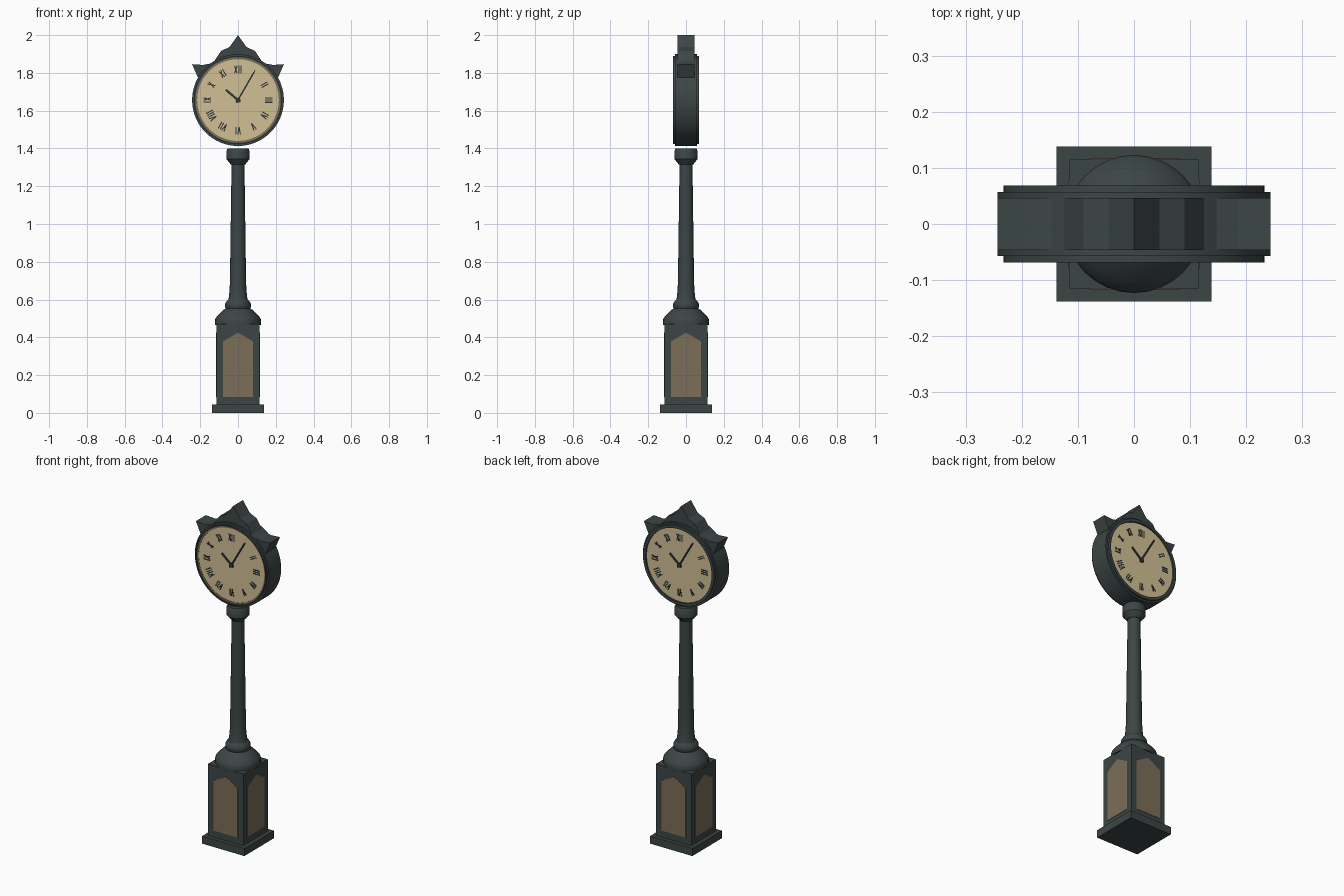
import bpy, bmesh, math
from mathutils import Vector

cube = bpy.data.objects.get("Cube")
if cube:
    bpy.data.objects.remove(cube, do_unlink=True)


def material(name, rgb):
    m = bpy.data.materials.new(name)
    m.use_nodes = True
    m.diffuse_color = (*rgb, 1)
    bsdf = next(n for n in m.node_tree.nodes if n.type == "BSDF_PRINCIPLED")
    bsdf.inputs["Base Color"].default_value = (*rgb, 1)
    return m


IRON = material("dark iron", (0.046, 0.06, 0.06))
INK = material("black paint", (0.026, 0.035, 0.037))
CREAM = material("cream dial", (0.64, 0.53, 0.30))
BROWN = material("brown glass", (0.2, 0.155, 0.098))
CENTRE = Vector((0, 0, 1.656))


def finish(bm, name, mat, smooth=False):
    bmesh.ops.recalc_face_normals(bm, faces=bm.faces)
    me = bpy.data.meshes.new(name)
    bm.to_mesh(me)
    bm.free()
    me.materials.append(mat)
    ob = bpy.data.objects.new(name, me)
    bpy.context.collection.objects.link(ob)
    if smooth:
        bpy.ops.object.select_all(action="DESELECT")
        ob.select_set(True)
        bpy.context.view_layer.objects.active = ob
        bpy.ops.object.shade_smooth_by_angle(angle=math.radians(35))
    return ob


def lathe(name, profile, mat, segments=32, closed=False):
    """Spin (radius, height) points round the z axis."""
    bm = bmesh.new()
    rings = []
    for r, h in profile:
        rings.append([bm.verts.new((r * math.cos(a), r * math.sin(a), h))
                      for a in (math.tau * i / segments for i in range(segments))])
    pairs = list(zip(rings, rings[1:]))
    if closed:
        pairs.append((rings[-1], rings[0]))
    else:
        bm.faces.new(rings[0])
        bm.faces.new(rings[-1])
    for a, b in pairs:
        for i in range(segments):
            j = (i + 1) % segments
            bm.faces.new((a[i], a[j], b[j], b[i]))
    return finish(bm, name, mat, True)


def face_out(ob, side):
    """Lay a lathed part on its side so its height points out of the dial."""
    ob.rotation_euler.x = side * math.pi / 2
    ob.location = CENTRE


def prism(bm, points, y0, y1):
    """Extrude an x-z outline along y."""
    a = [bm.verts.new((x, y0, z)) for x, z in points]
    b = [bm.verts.new((x, y1, z)) for x, z in points]
    bm.faces.new(a)
    bm.faces.new(b)
    for i in range(len(a)):
        j = (i + 1) % len(a)
        bm.faces.new((a[i], a[j], b[j], b[i]))


def bar(bm, p, q, width, y0, y1):
    """Thin straight stroke between two x-z points."""
    p, q = Vector(p), Vector(q)
    d = (q - p).normalized() * width / 2
    n = Vector((-d.y, d.x))
    prism(bm, [p + n, p - n, q - n, q + n], y0, y1)


def box(name, half, z0, z1):
    bm = bmesh.new()
    prism(bm, [(-half, z0), (half, z0), (half, z1), (-half, z1)], -half, half)
    return finish(bm, name, IRON)


# Square pedestal
box("plinth", 0.138, 0, 0.045)
box("pedestal", 0.115, 0.045, 0.47)

# Pointed panel on each side of the pedestal
for i, side in enumerate(("front", "left", "back", "right")):
    bm = bmesh.new()
    prism(bm, [(-0.08, 0.085), (0.08, 0.085), (0.08, 0.378), (0.04, 0.402),
               (0, 0.425), (-0.04, 0.402), (-0.08, 0.378)], -0.117, -0.113)
    finish(bm, side + "_panel", BROWN).rotation_euler.z = i * math.pi / 2

# Turned post with shoulder, collar, tapering shaft and cap
lathe("shoulder", [(0.122, 0.465), (0.123, 0.49), (0.118, 0.503), (0.1, 0.523),
                   (0.08, 0.543), (0.066, 0.553)], IRON)
lathe("collar", [(0.062, 0.55), (0.068, 0.56), (0.068, 0.578), (0.06, 0.592),
                 (0.052, 0.6)], IRON)
lathe("shaft", [(0.054, 0.59), (0.048, 0.615), (0.044, 0.66), (0.042, 0.75),
                (0.034, 1.33)], IRON)
lathe("post_cap", [(0.038, 1.315), (0.046, 1.325), (0.062, 1.345), (0.062, 1.385),
                   (0.055, 1.4)], IRON)

# Clock drum
face_out(lathe("drum", [(0.243, -0.057), (0.243, 0.057)], IRON, 64), 1)

# Crest over the drum, mirrored from its right half
half = [(0.045, 1.937), (0.09, 1.916), (0.133, 1.852), (0.185, 1.842),
        (0.243, 1.846), (0.212, 1.775)]
outline = [(0, 2.0)] + half + [(0, 1.7)] + [(-x, z) for x, z in reversed(half)]
bm = bmesh.new()
prism(bm, outline, -0.046, 0.046)
finish(bm, "crest", IRON)

# Hour marks are strokes: upright, slanted pair or crossed pair
STROKES = {
    "i": (0.0115, [(0, 0)]),
    "v": (0.021, [(-0.007, 0), (0.007, 0)]),
    "x": (0.021, [(-0.007, 0.007), (0.007, -0.007)]),
}
HOURS = "i ii iii iv v vi vii viii ix x xi xii".split()


def hour_marks(bm):
    for hour, mark in enumerate(HOURS, 1):
        angle = math.tau * hour / 12
        right = Vector((math.cos(angle), -math.sin(angle)))
        up = Vector((math.sin(angle), math.cos(angle)))
        middle = Vector((0, CENTRE.z)) + up * 0.162
        u = -sum(STROKES[c][0] for c in mark) / 2
        for c in mark:
            width, lines = STROKES[c]
            u += width / 2
            for top, foot in lines:
                bar(bm, middle + right * (u + top) + up * 0.02,
                    middle + right * (u + foot) - up * 0.02, 0.0055, -0.062, -0.059)
            u += width / 2


# Both dials, each with bezel, marks and hands
for side, sign, inner in (("front", 1, 0.226), ("back", -1, 0.216)):
    face_out(lathe(side + "_bezel", [(0.233, 0.05), (0.233, 0.069), (inner, 0.069),
                                     (inner, 0.05)], IRON, 64, True), sign)
    face_out(lathe(side + "_dial", [(0.217, 0.055), (0.217, 0.06)], CREAM, 64), sign)
    turn = 0 if sign == 1 else math.pi

    bm = bmesh.new()
    hour_marks(bm)
    finish(bm, side + "_hour_marks", INK).rotation_euler.z = turn

    bm = bmesh.new()
    z = CENTRE.z
    bar(bm, (0.012, z - 0.01), (-0.064, z + 0.054), 0.012, -0.064, -0.059)
    bar(bm, (-0.009, z - 0.015), (0.085, z + 0.148), 0.008, -0.066, -0.059)
    finish(bm, side + "_hands", INK).rotation_euler.z = turn
    face_out(lathe(side + "_hub", [(0.013, 0.058), (0.013, 0.067)], INK, 16), sign)

# Brown ring inside the front bezel
face_out(lathe("front_inner_ring", [(0.227, 0.055), (0.227, 0.062), (0.216, 0.062),
                                    (0.216, 0.055)], BROWN, 64, True), 1)
